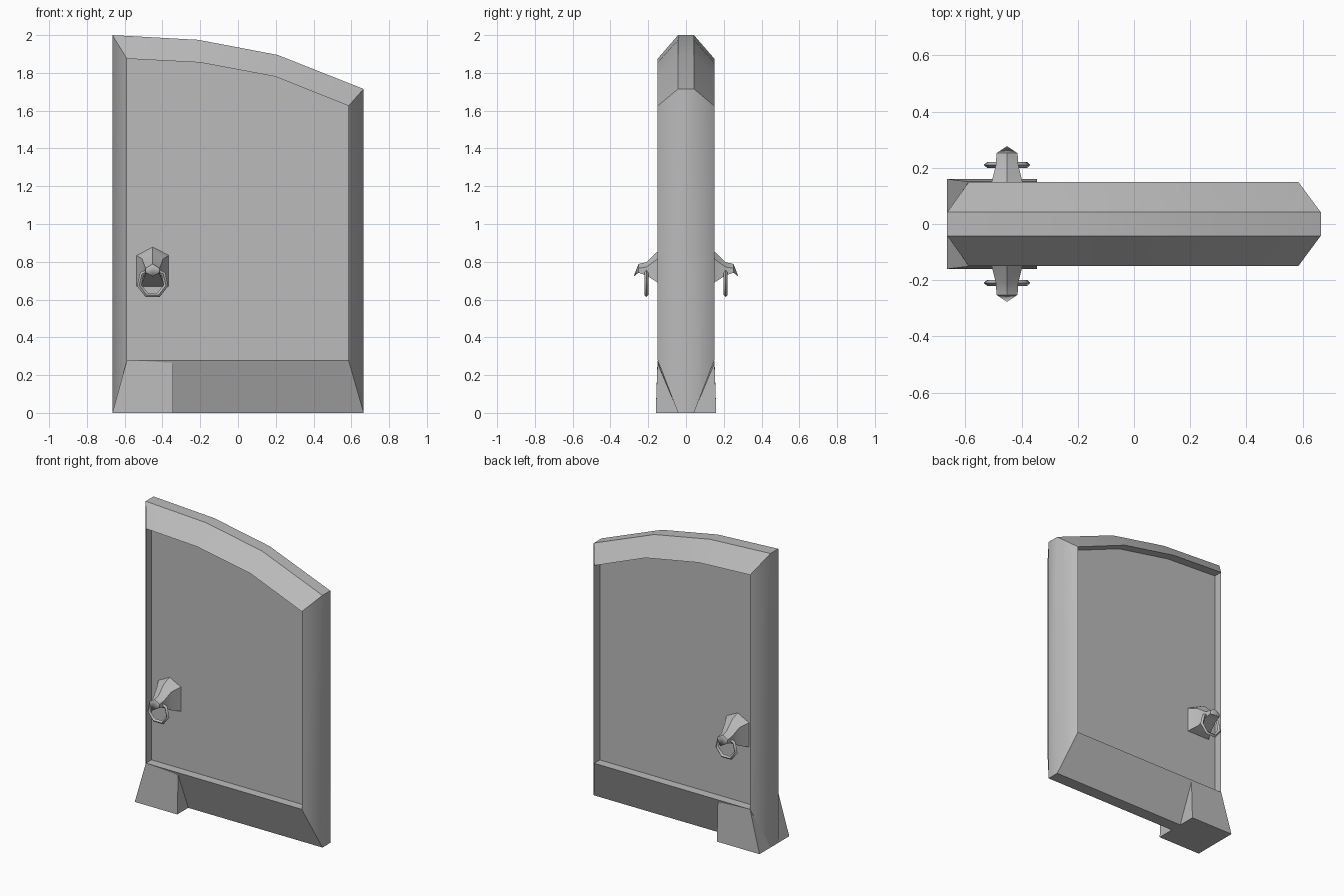
import bpy, bmesh, math

cube = bpy.data.objects.get("Cube")
if cube:
    bpy.data.objects.remove(cube)

gray = bpy.data.materials.new("plain_gray")
gray.use_nodes = True
gray.diffuse_color = (0.5, 0.5, 0.5, 1)
shader = next(n for n in gray.node_tree.nodes if n.type == 'BSDF_PRINCIPLED')
shader.inputs["Base Color"].default_value = (0.5, 0.5, 0.5, 1)
shader.inputs["Roughness"].default_value = 0.8


def loft(name, sections, closed=False, smooth=40):
    """Skin matching cross-sections; cap the ends or join them into a loop."""
    bm = bmesh.new()
    rows = [[bm.verts.new(p) for p in s] for s in sections]
    pairs = list(zip(rows, rows[1:]))
    if closed:
        pairs.append((rows[-1], rows[0]))
    else:
        bm.faces.new(rows[0])
        bm.faces.new(rows[-1])
    for a, b in pairs:
        for i in range(len(a)):
            j = (i + 1) % len(a)
            bm.faces.new((a[i], a[j], b[j], b[i]))
    bmesh.ops.remove_doubles(bm, verts=bm.verts, dist=0.0001)
    bmesh.ops.recalc_face_normals(bm, faces=bm.faces)
    mesh = bpy.data.meshes.new(name)
    bm.to_mesh(mesh)
    bm.free()
    mesh.materials.append(gray)
    obj = bpy.data.objects.new(name, mesh)
    bpy.context.collection.objects.link(obj)
    bpy.ops.object.select_all(action='DESELECT')
    obj.select_set(True)
    bpy.context.view_layer.objects.active = obj
    bpy.ops.object.shade_smooth_by_angle(angle=math.radians(smooth))
    return obj


# Door leaf: bevelled frame with a recessed panel on both faces
outer = [(-0.665, 0), (0.665, 0), (0.665, 1.715), (0.21, 1.895),
         (-0.21, 1.975), (-0.665, 2.0)]
inner = [(-0.588, 0.28), (0.585, 0.28), (0.585, 1.625), (0.2, 1.78),
         (-0.2, 1.855), (-0.588, 1.875)]
layers = [(inner, -0.09), (inner, -0.15), (outer, -0.042),
          (outer, 0.042), (inner, 0.15), (inner, 0.09)]
loft("door_leaf", [[(x, y, z) for x, z in shape] for shape, y in layers])

# Handle knob stations: depth, half width, bottom, shoulder, peak
stations = [(0.085, 0.0875, 0.667, 0.835, 0.88),
            (0.15, 0.055, 0.69, 0.815, 0.855),
            (0.21, 0.04, 0.728, 0.772, 0.798),
            (0.252, 0.0375, 0.742, 0.765, 0.788)]
hx = -0.452

for side, label in ((-1, "front"), (1, "back")):
    # Foot block under the latch side
    loft(label + "_foot", [
        [(-0.665, side * 0.04, 0), (-0.665, side * 0.16, 0), (-0.588, side * 0.151, 0.28)],
        [(-0.345, side * 0.04, 0), (-0.345, side * 0.16, 0), (-0.345, side * 0.151, 0.265)],
    ])

    # Beak-shaped handle mount
    rows = [[(hx - w, side * y, low), (hx + w, side * y, low), (hx + w, side * y, mid),
             (hx, side * y, top), (hx - w, side * y, mid)]
            for y, w, low, mid, top in stations]
    mount = loft(label + "_handle_mount", rows)
    bm = bmesh.new()
    bm.from_mesh(mount.data)
    end = max(bm.faces, key=lambda f: side * f.calc_center_median().y)
    tip = bmesh.ops.poke(bm, faces=[end])["verts"][0]
    tip.co = (hx, side * 0.277, 0.722)
    bm.to_mesh(mount.data)
    bm.free()

    # Seven-sided pull ring with a diamond section
    ring = []
    for k in range(7):
        a = math.tau * k / 7
        ring.append([(hx + r * math.sin(a), side * y, 0.69 + r * math.cos(a))
                     for r, y in ((0.085, 0.21), (0.0725, 0.221),
                                  (0.06, 0.21), (0.0725, 0.199))])
    loft(label + "_pull_ring", ring, closed=True)
